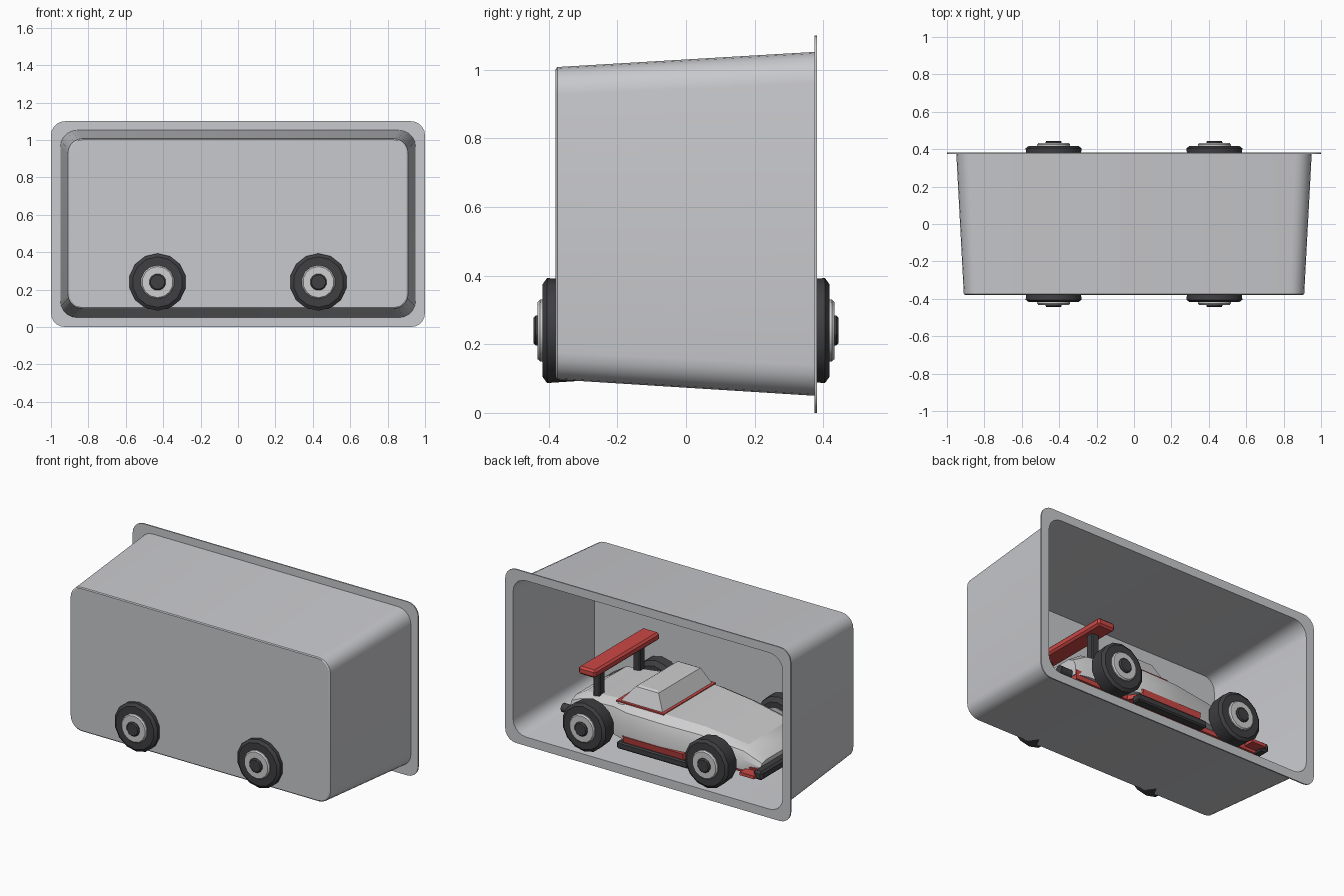
import bpy, bmesh, math

if "Cube" in bpy.data.objects:
    bpy.data.objects.remove(bpy.data.objects["Cube"])


def material(name, rgb):
    m = bpy.data.materials.new(name)
    m.diffuse_color = (*rgb, 1)
    m.use_nodes = True
    m.node_tree.nodes["Principled BSDF"].inputs["Base Color"].default_value = m.diffuse_color
    return m


SHELL = material("shell grey", (0.58, 0.585, 0.61))
WHITE = material("body light grey", (0.62, 0.62, 0.63))
DARK = material("rubber dark", (0.05, 0.05, 0.055))
RED = material("racing red", (0.60, 0.065, 0.06))


def finish(name, bm, mat, smooth=None):
    bmesh.ops.recalc_face_normals(bm, faces=bm.faces)
    me = bpy.data.meshes.new(name)
    bm.to_mesh(me)
    bm.free()
    me.materials.append(mat)
    ob = bpy.data.objects.new(name, me)
    bpy.context.collection.objects.link(ob)
    if smooth:
        bpy.ops.object.select_all(action='DESELECT')
        ob.select_set(True)
        bpy.context.view_layer.objects.active = ob
        bpy.ops.object.shade_smooth_by_angle(angle=math.radians(smooth))
    return ob


def loft(name, rings, mat, smooth=None):
    """Bridge closed rings of equal length and cap both ends."""
    bm = bmesh.new()
    loops = [[bm.verts.new(p) for p in r] for r in rings]
    n = len(rings[0])
    for a, b in zip(loops, loops[1:]):
        for i in range(n):
            j = (i + 1) % n
            bm.faces.new((a[i], a[j], b[j], b[i]))
    bm.faces.new(loops[0])
    bm.faces.new(loops[-1])
    return finish(name, bm, mat, smooth)


def rounded(y, hx, z0, z1, r, seg=5):
    """Rounded rectangle ring at depth y."""
    pts = []
    corners = [(hx - r, z1 - r), (r - hx, z1 - r), (r - hx, z0 + r), (hx - r, z0 + r)]
    for k, (cx, cz) in enumerate(corners):
        for i in range(seg + 1):
            a = math.pi / 2 * (k + i / seg)
            pts.append((cx + r * math.cos(a), y, cz + r * math.sin(a)))
    return pts


def box(name, x0, x1, y0, y1, z0, z1, mat, bevel=0.0):
    bm = bmesh.new()
    bmesh.ops.create_cube(bm, size=1)
    for v in bm.verts:
        v.co.x = (x0 + x1) / 2 + v.co.x * (x1 - x0)
        v.co.y = (y0 + y1) / 2 + v.co.y * (y1 - y0)
        v.co.z = (z0 + z1) / 2 + v.co.z * (z1 - z0)
    if bevel:
        bmesh.ops.bevel(bm, geom=bm.edges[:], offset=bevel, segments=1, affect='EDGES')
    return finish(name, bm, mat)


def turned_y(name, cx, cz, side, profile, n, mat):
    """Turned solid about a crosswise axle; profile holds (y, radius)."""
    rings = [[(cx + r * math.cos(2 * math.pi * (i + .5) / n), side * y,
               cz + r * math.sin(2 * math.pi * (i + .5) / n)) for i in range(n)]
             for y, r in profile]
    return loft(name, rings, mat, 30)


# Display tray: thin-walled tapered tub with a flange round the open back
loft("display_tray", [
    rounded(-0.373, 0.902, 0.108, 0.999, 0.075),
    rounded(0.382, 0.944, 0.056, 1.046, 0.09),
    rounded(0.382, 1.0, 0.0, 1.1, 0.075),
    rounded(0.374, 1.0, 0.0, 1.1, 0.075),
    rounded(0.374, 0.95, 0.05, 1.052, 0.09),
    rounded(-0.375, 0.91, 0.097, 1.008, 0.08),
    rounded(-0.38, 0.902, 0.103, 1.002, 0.075),
], SHELL, 30)

# Wheels: chamfered tyre, pale hub disc and dark cap
for x, end in ((-0.43, "front"), (0.43, "rear")):
    for s, hand in ((-1, "right"), (1, "left")):
        tag = f"{end}_{hand}"
        turned_y("tyre_" + tag, x, 0.24, s,
                 [(.295, .12), (.315, .147), (.405, .153), (.418, .135)], 14, DARK)
        turned_y("hub_" + tag, x, 0.24, s,
                 [(.29, .085), (.425, .09), (.433, .083)], 14, WHITE)
        turned_y("cap_" + tag, x, 0.24, s,
                 [(.28, .045), (.438, .045), (.445, .038)], 12, DARK)
    turned_y("axle_" + end, x, 0.24, 1, [(-.3, .025), (.3, .025)], 10, DARK)


# Car body: lofted cross-sections from tail to nose
def section(x, hw, top, base=0.19):
    e = top - base
    half = [(hw, base), (hw, base + .5 * e), (hw * .93, base + .82 * e), (hw * .75, top)]
    return [(x, y, z) for y, z in half] + [(x, -y, z) for y, z in reversed(half)]


loft("car_body", [section(*p) for p in (
    (.64, .25, .31), (.56, .27, .36), (.32, .29, .385), (.2, .33, .39),
    (-.05, .33, .385), (-.3, .30, .37), (-.58, .27, .325), (-.69, .24, .25))],
    WHITE, 25)


# Cabin: tapered block resting on a thin red trim plate
def rect(x0, x1, hy, z):
    return [(x0, -hy, z), (x1, -hy, z), (x1, hy, z), (x0, hy, z)]


loft("cabin", [rect(-.02, .30, .255, .37), rect(.045, .205, .21, .485),
               rect(.06, .19, .195, .492)], WHITE)
box("cabin_trim", -.027, .307, -.262, .262, .383, .391, RED)


# Red chassis floor and dark underplate, following the waisted plan
def plan(hw_mid, hw_end, x_rear, x_front, z):
    side = [(x_rear, hw_end), (.26, hw_end), (.21, hw_mid),
            (-.21, hw_mid), (-.26, hw_end), (x_front, hw_end)]
    return [(x, y, z) for x, y in side] + [(x, -y, z) for x, y in reversed(side)]


loft("chassis_floor", [plan(.325, .25, .63, -.68, .165),
                       plan(.335, .26, .64, -.69, .215)], RED)
box("underplate", -.6, .58, -.2, .2, .14, .17, DARK)
for s, hand in ((-1, "right"), (1, "left")):
    box("side_skirt_" + hand, -.25, .25, s * .31 - .03, s * .31 + .03, .13, .175, DARK, .008)
    box("wing_post_" + hand, .445, .495, s * .2 - .025, s * .2 + .025, .33, .53, DARK, .006)
    # Exhaust pipe
    rings = [[(x, s * .2 + r * math.cos(i * math.pi / 5), .21 + r * math.sin(i * math.pi / 5))
              for i in range(10)] for x, r in ((.55, .025), (.72, .028))]
    loft("exhaust_" + hand, rings, DARK, 40)

# Rear wing
box("rear_wing", .41, .53, -.325, .325, .52, .57, RED, .012)

# Front splitter and bumper
box("front_splitter", -.70, -.6, -.32, .32, .18, .20, RED)
box("front_bumper", -.74, -.68, -.30, .30, .17, .225, DARK, .012)
